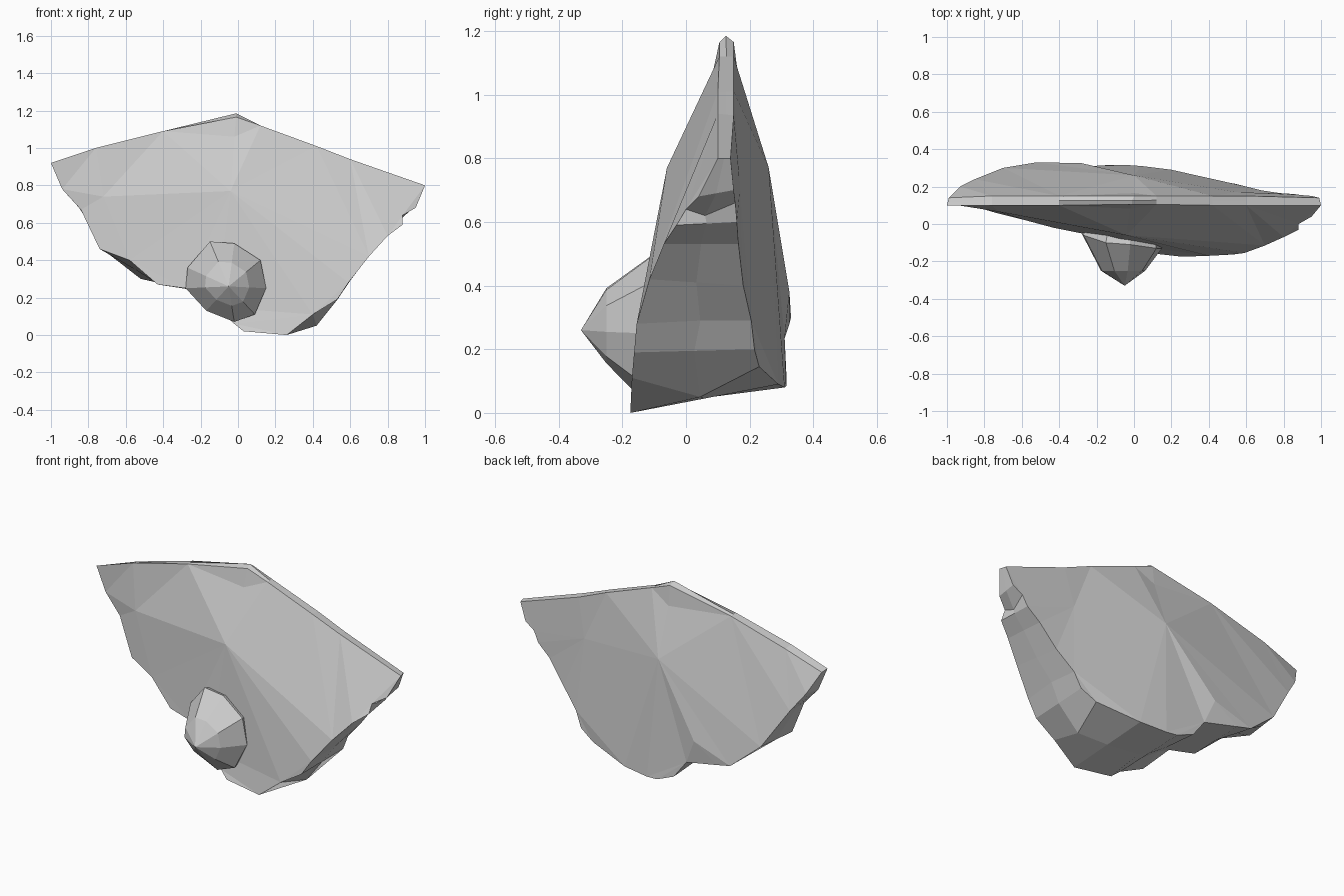
import bpy, bmesh
from mathutils import Vector
from mathutils.geometry import delaunay_2d_cdt

if "Cube" in bpy.data.objects:
    bpy.data.objects.remove(bpy.data.objects["Cube"])

# Broken rims of the shard as (x, z, y), anticlockwise from the left tip
FRONT = [(-1, .92, .10), (-.94, .78, .10), (-.84, .67, .09), (-.74, .46, .06),
         (-.58, .40, .02), (-.43, .27, -.02), (-.28, .25, -.05), (-.12, .15, -.10),
         (-.02, .06, -.13), (.03, .02, -.15), (.26, 0, -.175), (.40, .11, -.17),
         (.53, .19, -.163), (.59, .28, -.155), (.70, .42, -.115), (.80, .53, -.07),
         (.88, .59, -.03), (.88, .64, 0), (.95, .68, .04), (1, .80, .10),
         (.60, .94, .10), (.42, 1.01, .10), (.12, 1.12, .105), (-.01, 1.165, .105),
         (-.40, 1.09, .10), (-.76, 1.0, .10)]
BACK = [(-.99, .91, .14), (-.93, .79, .20), (-.85, .68, .24), (-.70, .45, .30),
        (-.52, .30, .33), (-.43, .28, .325), (-.22, .235, .31), (-.14, .13, .315),
        (-.03, .085, .315), (.04, .08, .31), (.20, .09, .29), (.45, .145, .23),
        (.54, .20, .215), (.58, .29, .205), (.68, .40, .18), (.78, .53, .165),
        (.86, .60, .16), (.89, .66, .155), (.95, .70, .15), (.99, .80, .14),
        (.60, .935, .15), (.42, 1.01, .15), (.12, 1.12, .15), (0, 1.165, .15),
        (-.40, 1.09, .15), (-.76, .99, .15)]
N = len(FRONT)

# Facet corners inside each face, and the creases that join them
FRONT_INNER = [(-.02, 1.06, .082), (-.04, .77, -.06), (-.72, .74, .065)]
FRONT_CREASES = [(N, N + 1), (N + 1, N + 2), (N + 1, 13)]
BACK_INNER = [(0, 1.05, .165), (0, .77, .26), (.55, .71, .17), (-.28, .38, .325)]
BACK_CREASES = [(N, N + 1), (N + 1, N + 2), (N + 1, 4)]

# Chipped corners on the middle of the broken edge
CHIPS = {11: (.42, .05, .045), 13: (.60, .29, .045), 17: (.87, .62, .06),
         23: (-.01, 1.185, .125)}


def finish(bm, name):
    bmesh.ops.recalc_face_normals(bm, faces=bm.faces)
    mesh = bpy.data.meshes.new(name)
    bm.to_mesh(mesh)
    bm.free()
    obj = bpy.data.objects.new(name, mesh)
    bpy.context.collection.objects.link(obj)


def add_points(bm, pts):
    return [bm.verts.new((x, y, z)) for x, z, y in pts]


def bridge(bm, a, b):
    for i in range(len(a)):
        j = (i + 1) % len(a)
        bm.faces.new((a[i], a[j], b[j], b[i]))


def faceted_face(bm, rim, inner, creases):
    """Triangulate a rim around its inner facet corners; return the rim."""
    pts = rim + inner
    verts = add_points(bm, pts)
    edges = [(i, (i + 1) % N) for i in range(N)] + creases
    result = delaunay_2d_cdt([Vector(p[:2]) for p in pts], edges, [list(range(N))], 1, 1e-5)
    for tri in result[2]:
        bm.faces.new([verts[result[3][i][0]] for i in tri])
    return verts[:N]


# Shard body: two faceted faces joined by a broken edge
bm = bmesh.new()
front = faceted_face(bm, FRONT, FRONT_INNER, FRONT_CREASES)
back = faceted_face(bm, BACK, BACK_INNER, BACK_CREASES)
middle = [CHIPS.get(i, tuple((a + b) / 2 for a, b in zip(FRONT[i], BACK[i]))) for i in range(N)]
middle = add_points(bm, middle)
bridge(bm, front, middle)
bridge(bm, middle, back)
finish(bm, "shard_body")

# Knob: a faceted lump on the lower front
OUTLINE = [(-.15, .50, -.10), (-.02, .49, -.11), (.12, .40, -.13), (.15, .25, -.13),
           (.09, .11, -.16), (-.02, .07, -.165), (-.17, .13, -.13), (-.28, .25, -.05),
           (-.27, .36, -.06)]
CX, CZ = -.05, .26


def ring(scale, y):
    return [(CX + (x - CX) * scale, CZ + (z - CZ) * scale, y) for x, z, _ in OUTLINE]


bm = bmesh.new()
root = add_points(bm, ring(.75, .06))
base = add_points(bm, OUTLINE)
shoulder = add_points(bm, ring(.55, -.25))
tip = add_points(bm, [(CX, CZ, -.33)])[0]
bridge(bm, root, base)
bridge(bm, base, shoulder)
for i in range(len(shoulder)):
    bm.faces.new((shoulder[i - 1], shoulder[i], tip))
bm.faces.new(root)
finish(bm, "front_knob")
